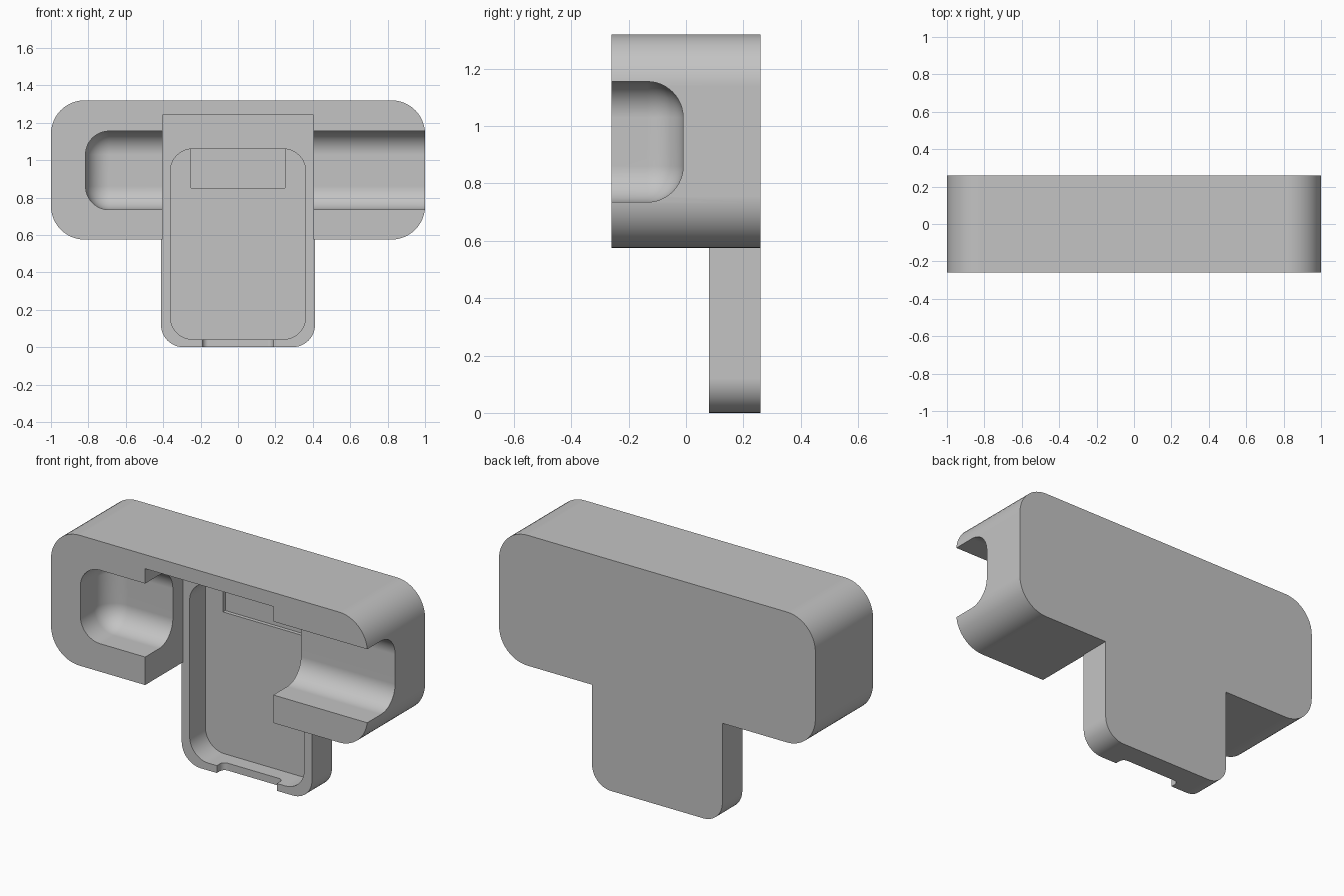
import bpy
import bmesh
import math

default = bpy.data.objects.get("Cube")
if default:
    bpy.data.objects.remove(default, do_unlink=True)

grey = bpy.data.materials.new("plain grey")
grey.use_nodes = True
colour = (0.55, 0.55, 0.55, 1)
grey.diffuse_color = colour
grey.node_tree.nodes["Principled BSDF"].inputs["Base Color"].default_value = colour


def rounded_box(name, low, high, radius=0, axes=()):
    """Box between two corners, with edges along the given axes rounded."""
    bm = bmesh.new()
    bmesh.ops.create_cube(bm, size=1)
    for v in bm.verts:
        v.co = [l + (c + 0.5) * (h - l) for l, h, c in zip(low, high, v.co)]
    if radius:
        edges = []
        for e in bm.edges:
            d = e.verts[1].co - e.verts[0].co
            if any(abs(d[a]) > 1e-4 for a in axes):
                edges.append(e)
        bmesh.ops.bevel(bm, geom=edges, offset=radius, segments=12,
                        profile=0.5, affect='EDGES', clamp_overlap=True)
    bmesh.ops.recalc_face_normals(bm, faces=bm.faces)
    mesh = bpy.data.meshes.new(name)
    bm.to_mesh(mesh)
    bm.free()
    mesh.materials.append(grey)
    ob = bpy.data.objects.new(name, mesh)
    bpy.context.collection.objects.link(ob)
    return ob


def combine(target, tool, operation='DIFFERENCE'):
    """Apply a boolean and discard the tool."""
    mod = target.modifiers.new("combine", 'BOOLEAN')
    mod.operation = operation
    mod.solver = 'EXACT'
    mod.object = tool
    bpy.ops.object.select_all(action='DESELECT')
    target.select_set(True)
    bpy.context.view_layer.objects.active = target
    bpy.ops.object.modifier_apply(modifier=mod.name)
    bpy.data.objects.remove(tool, do_unlink=True)


X, Y, Z = 0, 1, 2

# Wide crossbar with a front slot for the stem
holder = rounded_box("holder_body", (-1, -0.26, 0.575), (1, 0.26, 1.32), 0.18, (Y,))
combine(holder, rounded_box("slot", (-0.405, -0.5, 0.3), (0.405, 0.08, 1.24)))

# Stem hanging below the crossbar
stem = rounded_box("stem", (-0.412, 0.08, 0), (0.412, 0.26, 1.1), 0.12, (Y,))
combine(holder, stem, 'UNION')

# Rounded trough, open at the front and the left end
combine(holder, rounded_box("trough", (-0.815, -0.7, 0.735), (1.4, -0.01, 1.155),
                            0.125, (X, Y, Z)))

# Tray pocket, its shallow upper recess and the notch in its lower lip
combine(holder, rounded_box("pocket", (-0.362, -0.1, 0.042), (0.362, 0.222, 1.06),
                            0.12, (Y,)))
combine(holder, rounded_box("recess", (-0.25, 0.15, 0.85), (0.25, 0.243, 1.06)))
combine(holder, rounded_box("notch", (-0.19, -0.1, -0.1), (0.19, 0.137, 0.07),
                            0.03, (Z,)))

# Smooth fillets, flat planes
bpy.ops.object.shade_smooth_by_angle(angle=math.radians(30))
weighted = holder.modifiers.new("flat planes", 'WEIGHTED_NORMAL')
weighted.keep_sharp = True
